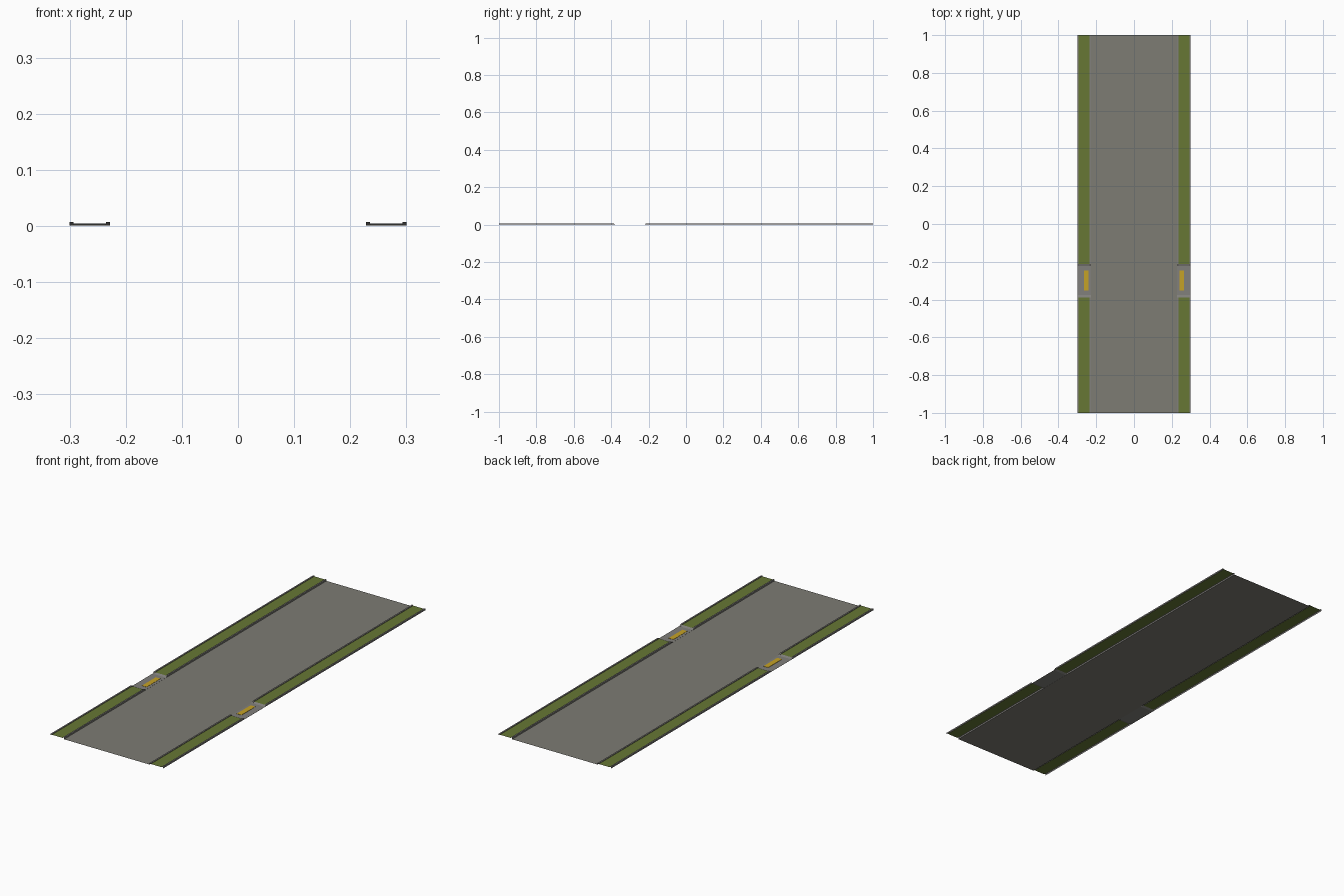
import bpy, bmesh

if "Cube" in bpy.data.objects:
    bpy.data.objects.remove(bpy.data.objects["Cube"])

def material(name, rgb):
    m = bpy.data.materials.new(name)
    m.diffuse_color = (*rgb, 1)
    m.use_nodes = True
    m.node_tree.nodes["Principled BSDF"].inputs["Base Color"].default_value = m.diffuse_color
    return m

ASPHALT = material("asphalt_grey", (0.205, 0.200, 0.175))
CONCRETE = material("concrete_grey", (0.22, 0.215, 0.20))
GRASS = material("grass_green", (0.135, 0.185, 0.035))
YELLOW = material("tactile_yellow", (0.56, 0.36, 0.02))

def finish(name, bm, mats):
    me = bpy.data.meshes.new(name)
    bm.to_mesh(me)
    bm.free()
    for m in mats:
        me.materials.append(m)
    ob = bpy.data.objects.new(name, me)
    bpy.context.collection.objects.link(ob)
    return ob

def sheet(name, ys, section, pick, mats):
    """Loft a cross-section, given by section(y) as (x, z) points, along y."""
    bm = bmesh.new()
    rows = [[bm.verts.new((x, y, z)) for x, z in section(y)] for y in ys]
    for j in range(len(ys) - 1):
        for i in range(len(rows[0]) - 1):
            f = bm.faces.new((rows[j][i], rows[j][i + 1], rows[j + 1][i + 1], rows[j + 1][i]))
            f.material_index = pick(i, (ys[j] + ys[j + 1]) / 2)
    return finish(name, bm, mats)

INNER, OUTER, LIP = 0.228, 0.30, 0.007
CURB_Z, GRASS_Z, LOW_Z = 0.0075, 0.0045, 0.0005
RAMP_Y, FLAT, FLARE = -0.30, 0.077, 0.088

# Road surface
sheet("road", [-1, 1], lambda y: [(-INNER, 0), (INNER, 0)], lambda i, y: 0, [ASPHALT])

for side, label in ((1, "right"), (-1, "left")):
    # Verge: raised curbs either side of a grass strip, dropping at the crossing
    def section(y):
        low = abs(y - RAMP_Y) < FLAT + 0.001
        c, g = (LOW_Z, LOW_Z) if low else (CURB_Z, GRASS_Z)
        pts = [(INNER, 0), (INNER, c), (INNER + LIP, c), (INNER + LIP, g),
               (OUTER - LIP, g), (OUTER - LIP, c), (OUTER, c), (OUTER, 0)]
        return pts if side > 0 else [(-x, z) for x, z in reversed(pts)]

    def pick(i, y):
        return 1 if i == 3 and abs(y - RAMP_Y) > FLARE else 0

    stations = [-1, RAMP_Y - FLARE, RAMP_Y - FLAT, RAMP_Y + FLAT, RAMP_Y + FLARE, 1]
    sheet("verge_" + label, stations, section, pick, [CONCRETE, GRASS])

    # Yellow paving plate in the dropped crossing
    bm = bmesh.new()
    bmesh.ops.create_cube(bm, size=1)
    for v in bm.verts:
        v.co.x = side * 0.253 + v.co.x * 0.025
        v.co.y = RAMP_Y + v.co.y * 0.106
        v.co.z = 0.0012 + v.co.z * 0.0012
    finish("paving_plate_" + label, bm, [YELLOW])
